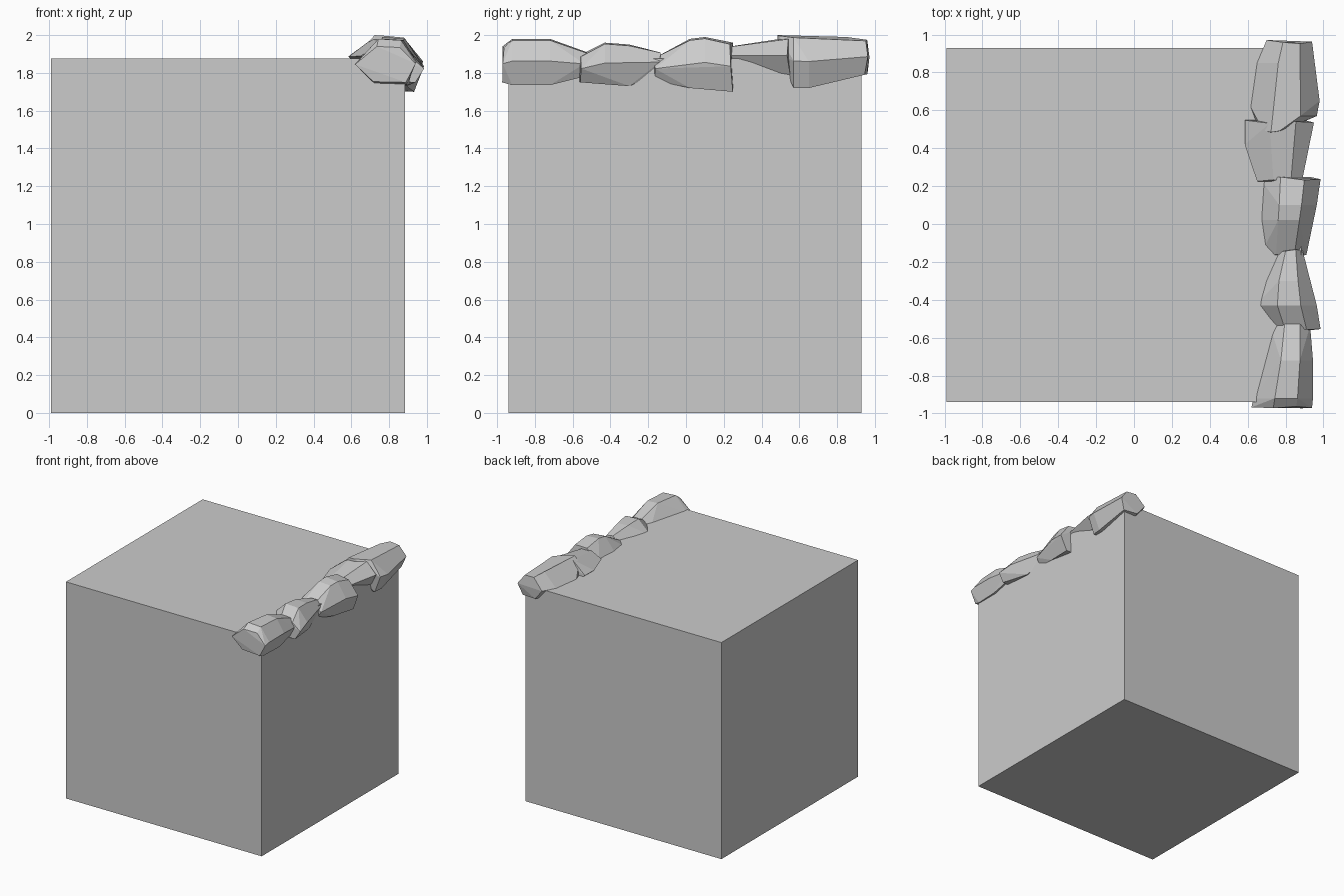
import bpy, bmesh, math, random
from mathutils import Vector

if "Cube" in bpy.data.objects:
    bpy.data.objects.remove(bpy.data.objects["Cube"])

random.seed(4)

def finish(bm, name):
    bmesh.ops.recalc_face_normals(bm, faces=bm.faces)
    mesh = bpy.data.meshes.new(name)
    bm.to_mesh(mesh)
    bm.free()
    obj = bpy.data.objects.new(name, mesh)
    bpy.context.collection.objects.link(obj)
    return obj

def block(name, lo, hi):
    bm = bmesh.new()
    bmesh.ops.create_cube(bm, size=1)
    for v in bm.verts:
        v.co = Vector([(a + b) / 2 + c * (b - a) for a, b, c in zip(lo, hi, v.co)])
    return finish(bm, name)

# six-sided stone section: fractions across the width and height
SECTION = [(0, .5), (.36, 1), (.74, .97), (1, .52), (.84, 0), (.3, .02)]

def rock(name, stations):
    """Chiselled stone: hull around sections (y, x0, x1, z0, z1)."""
    bm = bmesh.new()
    last = len(stations) - 1
    for i, (y, x0, x1, z0, z1) in enumerate(stations):
        for u, w in SECTION:
            dy = random.uniform(0, .03) * (1 if i == 0 else -1 if i == last else 0)
            bm.verts.new((x0 + u * (x1 - x0), y + dy, z0 + w * (z1 - z0)))
    res = bmesh.ops.convex_hull(bm, input=bm.verts[:])
    loose = {g for g in res["geom_interior"] + res["geom_unused"]
             if isinstance(g, bmesh.types.BMVert)}
    bmesh.ops.delete(bm, geom=list(loose), context='VERTS')
    # merge nearly coplanar triangles into broad facets
    bmesh.ops.dissolve_limit(bm, angle_limit=math.radians(7),
                             verts=bm.verts[:], edges=bm.edges[:])
    return finish(bm, name)

# main cube
block("cube_body", (-.99, -.94, 0), (.885, .93, 1.875))

# row of stones along the upper right edge, front to back
rock("edge_stone_1", [(-.975, .62, .94, 1.75, 1.94), (-.92, .63, .945, 1.735, 1.98),
                      (-.72, .68, .945, 1.735, 1.98), (-.52, .72, .93, 1.78, 1.91)])
rock("edge_stone_2", [(-.575, .70, .985, 1.75, 1.89), (-.43, .64, .965, 1.735, 1.96),
                      (-.30, .67, .935, 1.73, 1.95), (-.13, .75, .89, 1.80, 1.91)])
rock("edge_stone_3", [(-.18, .66, .91, 1.76, 1.88), (.02, .655, .95, 1.72, 1.98),
                      (.10, .655, .965, 1.71, 1.99), (.255, .655, .985, 1.70, 1.96)])
rock("edge_stone_4", [(.22, .65, .89, 1.84, 1.94), (.42, .585, .93, 1.81, 1.96),
                      (.56, .585, .95, 1.79, 1.985)])
rock("edge_stone_5", [(.48, .68, .80, 1.90, 2.0), (.57, .63, .965, 1.72, 1.995),
                      (.65, .60, .98, 1.72, 1.99), (.85, .65, .96, 1.76, 1.99),
                      (.975, .70, .94, 1.79, 1.975)])
